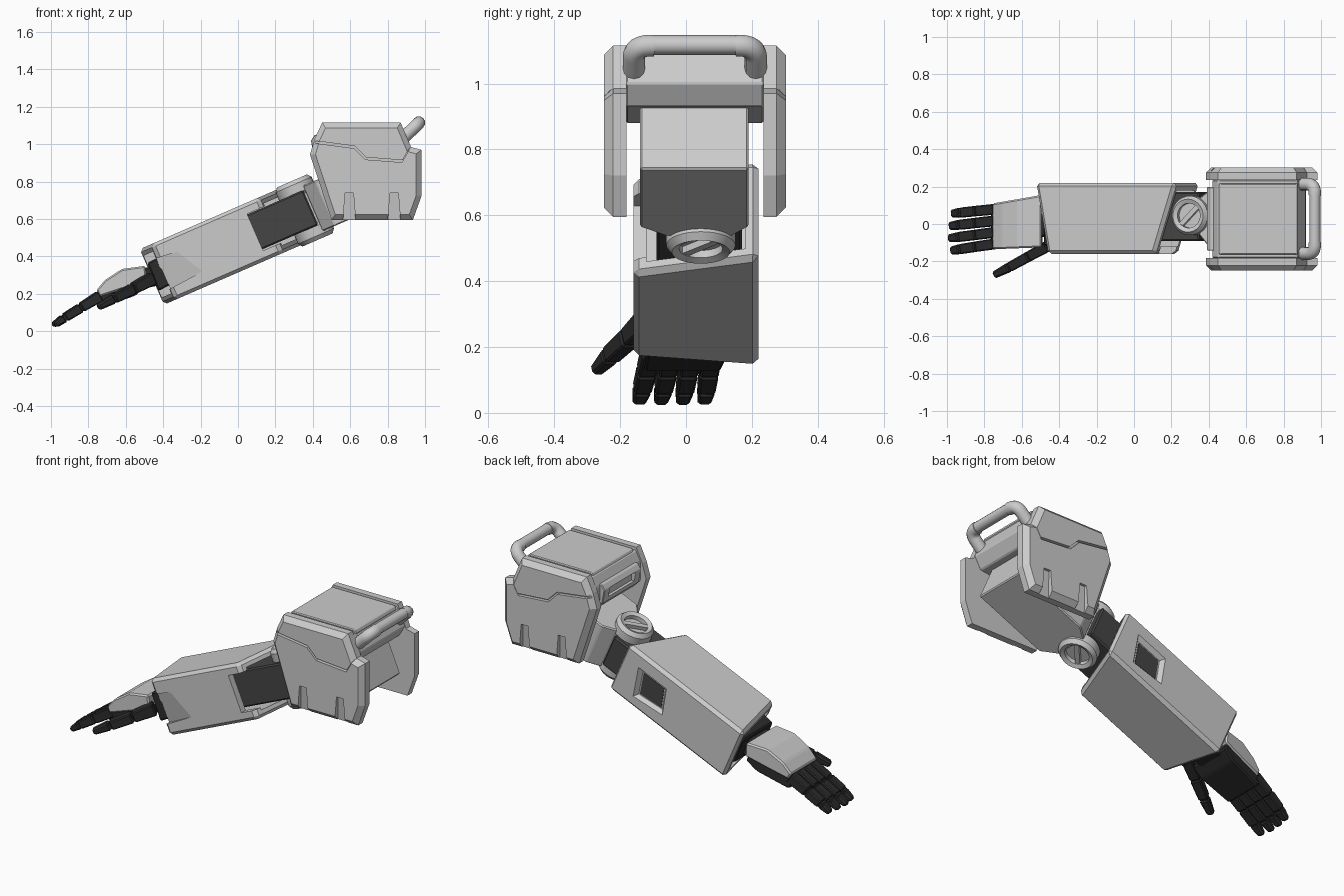
import bpy, bmesh, math
from mathutils import Vector

if "Cube" in bpy.data.objects:
    bpy.data.objects.remove(bpy.data.objects["Cube"])

TILT = math.radians(23.5)
C, S = math.cos(TILT), math.sin(TILT)
MID = 0.027  # y centre of the shoulder


def material(name, v):
    m = bpy.data.materials.new(name)
    m.diffuse_color = (v, v, v, 1)
    m.use_nodes = True
    m.node_tree.nodes["Principled BSDF"].inputs["Base Color"].default_value = m.diffuse_color
    return m


DARK, BLACK = material("dark_grey", 0.06), material("black", 0.025)


def arm(u, y, v):
    """Arm space (u along the arm, v across it) to world."""
    return Vector((u * C - v * S, y, u * S + v * C))


def world(x, y, z):
    return Vector((x, y, z))


def finish(name, bm, mat=None, smooth=False):
    bmesh.ops.recalc_face_normals(bm, faces=bm.faces[:])
    me = bpy.data.meshes.new(name)
    bm.to_mesh(me)
    bm.free()
    ob = bpy.data.objects.new(name, me)
    bpy.context.collection.objects.link(ob)
    if mat:
        me.materials.append(mat)
    if smooth:
        activate(ob)
        bpy.ops.object.shade_smooth_by_angle(angle=math.radians(35))
    return ob


def activate(ob):
    bpy.ops.object.select_all(action='DESELECT')
    ob.select_set(True)
    bpy.context.view_layer.objects.active = ob


def solid(name, la, lb, mat=None, bevel=0.0, outer=False):
    """Closed solid between two loops; outer chamfers only the second loop."""
    bm = bmesh.new()
    a, b = [bm.verts.new(p) for p in la], [bm.verts.new(p) for p in lb]
    bm.faces.new(a)
    bm.faces.new(b)
    n = len(a)
    for i in range(n):
        bm.faces.new((a[i], a[(i + 1) % n], b[(i + 1) % n], b[i]))
    bmesh.ops.recalc_face_normals(bm, faces=bm.faces[:])
    if bevel:
        sb = set(b)
        edges = [e for e in bm.edges if not outer or (e.verts[0] in sb and e.verts[1] in sb)]
        bmesh.ops.bevel(bm, geom=edges, offset=bevel, segments=1, affect='EDGES', clamp_overlap=True)
    return finish(name, bm, mat)


def side(name, pts, y0, y1, f=world, **k):
    """Side profile extruded in y."""
    return solid(name, [f(p, y0, q) for p, q in pts], [f(p, y1, q) for p, q in pts], **k)


def plan(name, pts, v0, v1, f=arm, **k):
    """Plan profile extruded upward."""
    return solid(name, [f(p, y, v0) for p, y in pts], [f(p, y, v1) for p, y in pts], **k)


def rect(p0, p1, q0, q1):
    return [(p0, q0), (p1, q0), (p1, q1), (p0, q1)]


def cut(ob, *cutters):
    activate(ob)
    for c in cutters:
        m = ob.modifiers.new("cut", 'BOOLEAN')
        m.operation, m.solver, m.object = 'DIFFERENCE', 'EXACT', c
        bpy.ops.object.modifier_apply(modifier=m.name)
        bpy.data.objects.remove(c)


def tube(name, pts, r):
    cu = bpy.data.curves.new(name, 'CURVE')
    cu.dimensions, cu.bevel_depth, cu.bevel_resolution, cu.use_fill_caps = '3D', r, 4, True
    sp = cu.splines.new('POLY')
    sp.points.add(len(pts) - 1)
    for p, q in zip(sp.points, pts):
        p.co = (*q, 1)
    ob = bpy.data.objects.new(name, cu)
    bpy.context.collection.objects.link(ob)
    activate(ob)
    bpy.ops.object.convert(target='MESH')
    bpy.ops.object.shade_smooth_by_angle(angle=math.radians(40))


# Shoulder cap, top panel and front vent
side("shoulder_cap", [(.45, 1.1), (.87, 1.1), (.92, 1.0), (.88, .93), (.47, .88), (.42, .93), (.42, 1.04)],
     MID - .21, MID + .21, bevel=.006)
side("shoulder_top_panel", [(.45, 1.09), (.88, 1.09), (.87, 1.115), (.46, 1.115)], MID - .19, MID + .19, bevel=.005)
vent = side("shoulder_vent", [(.43, .92), (.405, .94), (.39, 1.02), (.41, 1.05), (.44, 1.05)],
            MID - .17, MID + .17, bevel=.004)
cut(vent, side("vent_cutter", rect(.36, .418, .965, 1.02), MID - .12, MID + .12))

# Shoulder side plates with a stepped groove and two slots
OUTLINE = [(.45, 1.115), (.87, 1.115), (.925, .985), (.98, .97), (.98, .72),
           (.935, .595), (.5, .595), (.385, .945), (.41, 1.03)]
GROOVE = [(.36, 1.025), (.625, .99), (.685, .93), (.88, .915), (.94, 1.02)]
for sgn, label in ((-1, "front"), (1, "back")):
    yi, yo = MID + sgn * .208, MID + sgn * .276
    plate = side(f"shoulder_plate_{label}", OUTLINE, yi, yo, bevel=.028, outer=True)
    strip = GROOVE + [(x - .004, z - .012) for x, z in reversed(GROOVE)]
    cuts = [side("groove_cutter", strip, yo - sgn * .02, yo + sgn * .05)]
    for cx in (.595, .835):
        lo = [(cx - .036, MID + sgn * .24), (cx + .036, MID + sgn * .24), (cx + .036, yo + sgn * .03), (cx - .036, yo + sgn * .03)]
        hi = [(cx - .022, yo - sgn * .015), (cx + .022, yo - sgn * .015), (cx + .022, yo + sgn * .03), (cx - .022, yo + sgn * .03)]
        cuts.append(solid("slot_cutter", [(x, y, .56) for x, y in lo], [(x, y, .74) for x, y in hi]))
    cut(plate, *cuts)

# Carry handle: two bent ends and a thinner bar
for sgn, label in ((-1, "front"), (1, "back")):
    ye = MID + sgn * .185
    bend = [(.87, ye, 1.02), (.94, ye, 1.09)]
    for k in range(7):
        t = k / 6 * math.pi / 2
        d = .045 * (1 - math.sin(t))
        bend.append((.967 - .7 * d, ye - sgn * .045 * (1 - math.cos(t)), 1.115 - .7 * d))
    bend = bend[:1] + bend[2:] + [(.966, MID + sgn * .125, 1.115)]
    tube(f"handle_bend_{label}", bend, .034)
tube("handle_bar", [(.967, MID - .14, 1.117), (.967, MID + .14, 1.117)], .03)

# Upper arm
plan("upper_arm", [(.63, -.06), (.70, -.14), (1.14, -.14), (1.14, .19), (.70, .19), (.63, .14)], .31, .575, bevel=.006)

# Elbow block and pivot drum
plan("elbow_block", rect(.22, .62, -.09, .17), .35, .553, mat=DARK, bevel=.008)
RINGS = [(.066, .138), (.066, .162), (.088, .172), (.105, .15), (.105, .1), (.088, .085)]
RINGS = RINGS + [(r, -h) for r, h in reversed(RINGS)]
bm = bmesh.new()
N = 32
rows = [[bm.verts.new(arm(.585 + r * math.cos(2 * math.pi * i / N), .045 + r * math.sin(2 * math.pi * i / N), .45 + h))
         for i in range(N)] for r, h in RINGS]
for a, b in zip(rows, rows[1:]):
    for i in range(N):
        bm.faces.new((a[i], a[(i + 1) % N], b[(i + 1) % N], b[i]))
bm.faces.new(rows[0])
bm.faces.new(rows[-1])
finish("elbow_pivot", bm, smooth=True)
q = math.sqrt(.5)
for v0, label in ((.29, "bottom"), (.575, "top")):
    bar = [(.585 + q * (a - b), .045 + q * (a + b)) for a, b in rect(-.068, .068, -.013, .013)]
    plan(f"elbow_slot_bar_{label}", bar, v0, v0 + .035)

# Forearm shell, hollow at both ends
fore = plan("forearm_shell", [(-.31, .22), (-.24, -.16), (.386, -.16), (.51, .22)], .288, .612, bevel=.018)
ramp = [arm(u, y, v) for u, y, v in ((-.04, -.162, .37), (-.4, -.09, .34), (-.4, -.3, .34), (-.04, -.3, .37))]
ramp2 = [arm(u, y, v) for u, y, v in ((-.12, -.162, .52), (-.4, -.09, .545), (-.4, -.3, .545), (-.12, -.3, .52))]
WINDOW = [(.16, .37), (.36, .35), (.40, .53), (.20, .53)]
inner = [(.28 + (u - .28) * .8, .44 + (v - .44) * .8) for u, v in WINDOW]
cut(fore,
    plan("elbow_cutter", rect(.15, .8, -.12, .18), .328, .572),
    plan("wrist_cutter", rect(-.6, -.16, -.122, .18), .328, .572),
    plan("notch_cutter", rect(.295, .8, -.4, -.06), .342, .556),
    solid("ramp_cutter", ramp, ramp2),
    solid("window_cutter", [arm(u, .196, v) for u, v in inner],
          [arm(u, .222, v) for u, v in WINDOW]))
side("forearm_window_panel", [(.28 + (u - .28) * .9, .44 + (v - .44) * .9) for u, v in inner],
     .185, .199, f=arm, mat=DARK)

# Wrist
side("wrist_cuff", [(-.485, .365), (-.41, .405), (-.30, .42), (-.30, .27), (-.36, .25), (-.425, .215)],
     -.118, .165, mat=BLACK, bevel=.008)
side("wrist_joint", [(-.56, .31), (-.42, .37), (-.40, .25), (-.54, .22)], -.07, .1, mat=BLACK, bevel=.01)


# Hand: light back shell over a dark palm, narrowing to the fingers
def hand_part(name, pts, inset, **k):
    t = lambda x: (x + .755) / .26
    solid(name, [(x, -.135 + .01 * t(x) + inset, z) for x, z in pts],
          [(x, .11 + .045 * t(x) - inset, z) for x, z in pts], **k)


hand_part("hand_back_shell", [(-.757, .22), (-.71, .275), (-.62, .333), (-.495, .35), (-.49, .27), (-.62, .225), (-.74, .185)],
          0, bevel=.008)
hand_part("hand_palm", [(-.76, .21), (-.52, .31), (-.49, .24), (-.55, .19), (-.735, .125), (-.765, .15)],
          .008, mat=BLACK, bevel=.008)


def digit(name, path, widths, heights):
    """Chain of tapered, bevelled segments."""
    path = [Vector(p) for p in path]
    for i, (a, b) in enumerate(zip(path, path[1:])):
        d = (b - a).normalized()
        s = d.cross(Vector((0, 0, 1))).normalized()
        up = s.cross(d)
        last = i == len(path) - 2
        loops = []
        for p, j in ((a + d * .003, i), (b - d * .003, i + 1)):
            w, h = widths[j] / 2, heights[j] / 2
            loops.append([p + s * x * w + up * z * h for x, z in ((-1, -1), (1, -1), (1, 1), (-1, 1))])
        solid(f"{name}_segment_{i + 1}", *loops, mat=BLACK, bevel=.009 if last else .006)
        if not last:
            e = [[p + s * x * w * .8 + up * z * h * .7 for x, z in ((-1, -1), (1, -1), (1, 1), (-1, 1))]
                 for p in (b - d * .02, b + d * .02)]
            solid(f"{name}_knuckle_{i + 1}", *e, mat=BLACK)


for i in range(4):
    yb, yt = -.105 + .0615 * i, -.143 + .066 * i
    lx = (0, .012, .008, -.004)[i]
    path = [(-.735, yb, .19), (-.84, yb * .6 + yt * .4, .126), (-.925 - lx / 2, yb * .25 + yt * .75, .072), (-.982 - lx, yt, .03)]
    digit(f"finger_{i + 1}", path, (.058, .056, .054, .04), (.06, .052, .045, .028))
digit("thumb", [(-.455, -.115, .285), (-.56, -.172, .228), (-.665, -.23, .174), (-.75, -.274, .128)],
      (.06, .056, .052, .038), (.07, .056, .05, .035))
